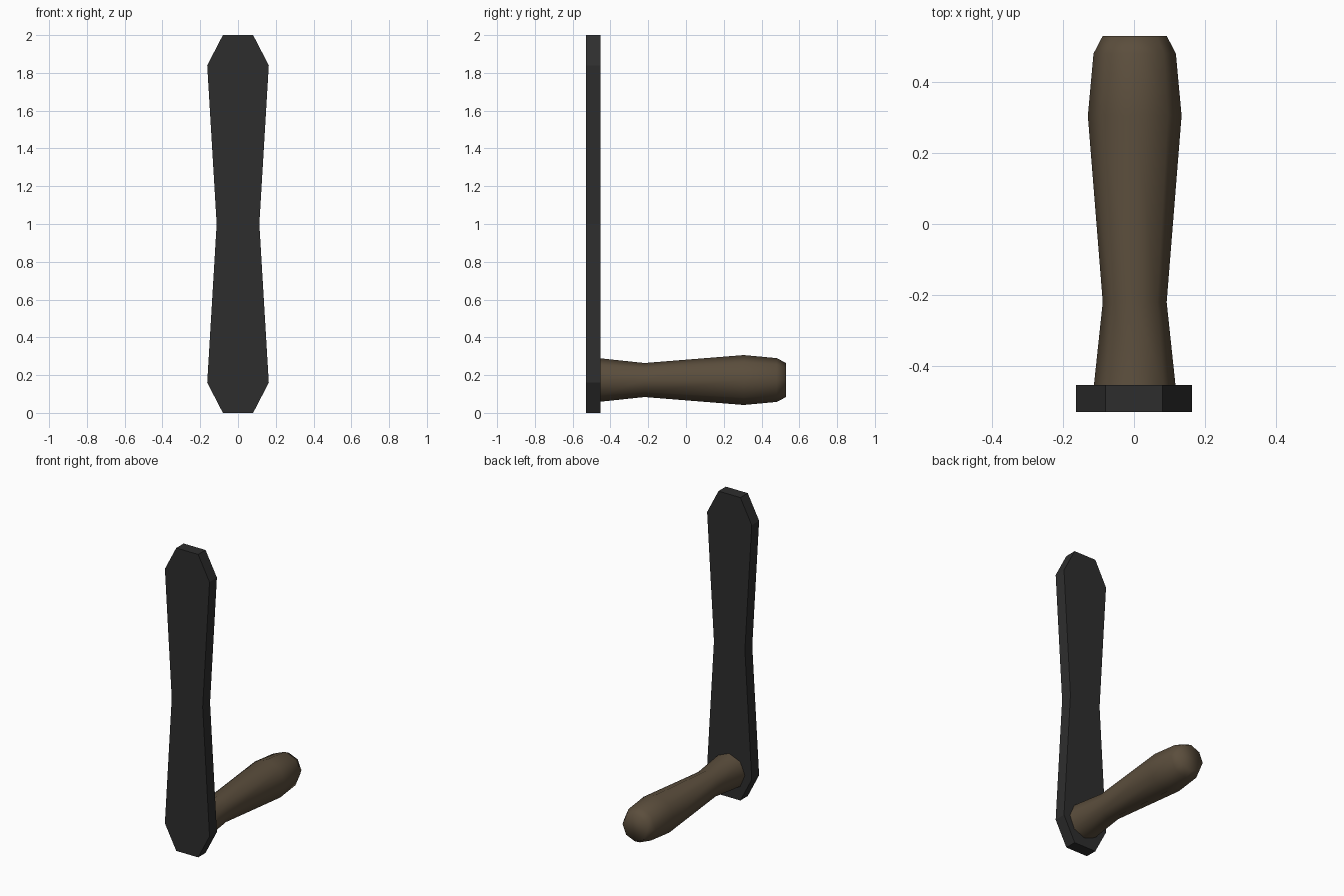
import bpy, bmesh, math

if "Cube" in bpy.data.objects:
    bpy.data.objects.remove(bpy.data.objects["Cube"])


def material(name, rgb):
    m = bpy.data.materials.new(name)
    m.diffuse_color = (*rgb, 1)
    m.use_nodes = True
    m.node_tree.nodes["Principled BSDF"].inputs["Base Color"].default_value = m.diffuse_color
    return m


def make_object(name, bm, mat):
    bmesh.ops.recalc_face_normals(bm, faces=bm.faces)
    mesh = bpy.data.meshes.new(name)
    bm.to_mesh(mesh)
    bm.free()
    mesh.materials.append(mat)
    ob = bpy.data.objects.new(name, mesh)
    bpy.context.collection.objects.link(ob)
    return ob


dark_metal = material("dark_metal", (0.027, 0.027, 0.027))
brown_wood = material("brown_wood", (0.105, 0.076, 0.046))

# Crank arm: waisted flat bar, right half of outline mirrored in x
half = [(0.08, 0), (0.163, 0.16), (0.113, 1.0), (0.163, 1.84), (0.08, 2.0)]
outline = half + [(-x, z) for x, z in reversed(half)]
bm = bmesh.new()
face = bm.faces.new([bm.verts.new((x, -0.53, z)) for x, z in outline])
ext = bmesh.ops.extrude_face_region(bm, geom=[face], use_keep_orig=True)
verts = [g for g in ext["geom"] if isinstance(g, bmesh.types.BMVert)]
bmesh.ops.translate(bm, verts=verts, vec=(0, 0.077, 0))
make_object("crank_arm", bm, dark_metal)

# Handle grip: eight-sided turned profile along y
SIDES = 8
CX, CZ = 0.002, 0.174
profile = [(-0.455, 0.115), (-0.22, 0.09), (0.305, 0.132), (0.48, 0.116), (0.53, 0.09)]
bm = bmesh.new()
rings = []
for y, r in profile:
    angles = [2 * math.pi * i / SIDES for i in range(SIDES)]
    rings.append([bm.verts.new((CX + r * math.cos(a), y, CZ + r * math.sin(a))) for a in angles])
for a, b in zip(rings, rings[1:]):
    for i in range(SIDES):
        j = (i + 1) % SIDES
        bm.faces.new((a[i], a[j], b[j], b[i]))
bm.faces.new(rings[0])
bm.faces.new(rings[-1])
for f in bm.faces:
    f.smooth = True
# The end against the arm stays flat with a sharp rim
for e in bm.edges:
    if all(v in rings[0] for v in e.verts):
        e.smooth = False
make_object("handle_grip", bm, brown_wood)
